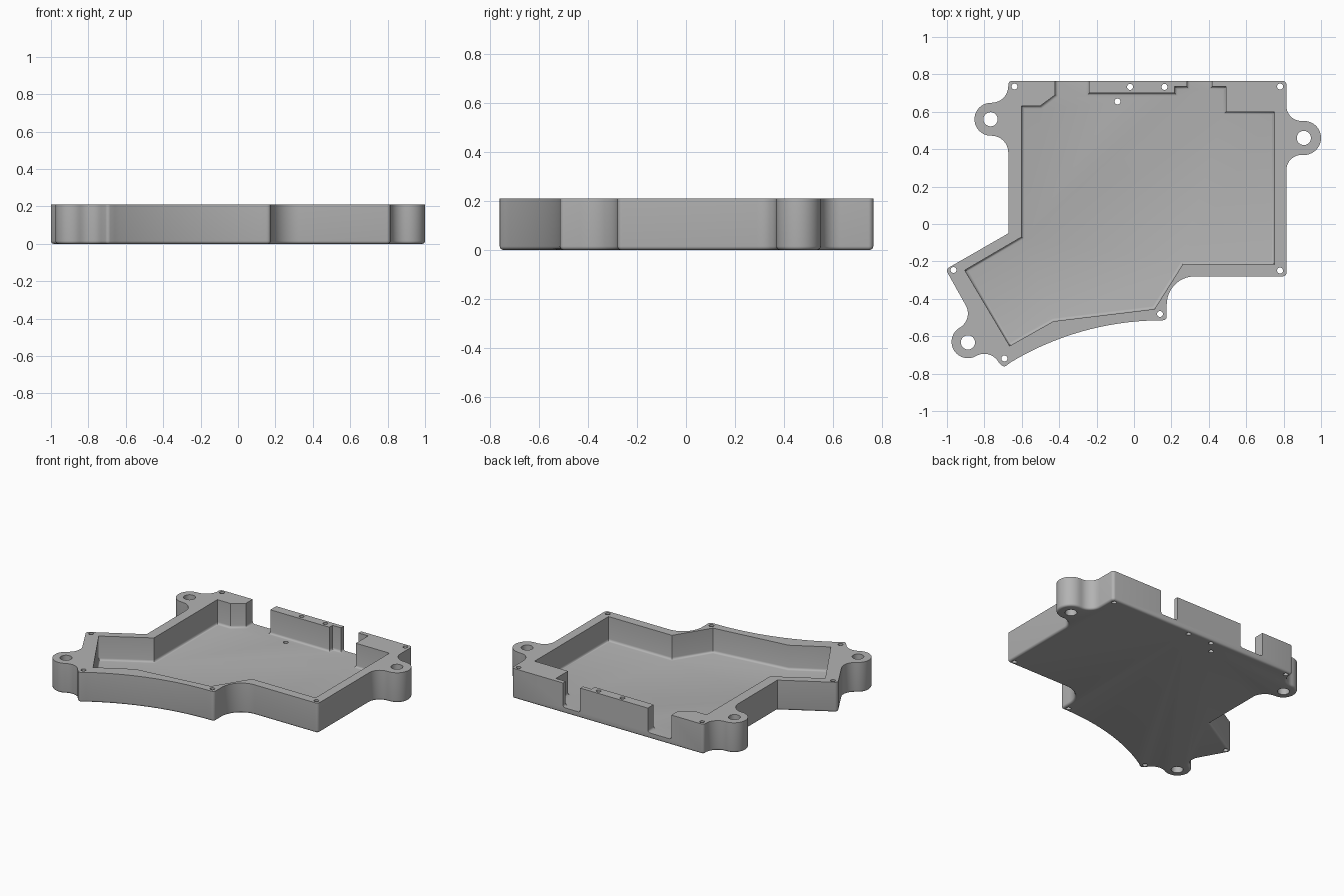
import bpy, bmesh
from math import sin, cos, radians

if bpy.data.objects.get("Cube"):
    bpy.data.objects.remove(bpy.data.objects["Cube"], do_unlink=True)

HEIGHT = 0.21
FLOOR = 0.04

grey = bpy.data.materials.new("plain_grey")
grey.use_nodes = True
colour = (0.45, 0.45, 0.45, 1)
grey.diffuse_color = colour
grey.node_tree.nodes["Principled BSDF"].inputs["Base Color"].default_value = colour


def arc(cx, cy, r, start, end, n=10):
    """Points along an arc, angles in degrees."""
    steps = [radians(start + (end - start) * i / n) for i in range(n + 1)]
    return [(cx + r * cos(a), cy + r * sin(a)) for a in steps]


def prism(name, outline, z0, z1, round_bottom=0):
    """Extruded outline with an optional rounded bottom rim."""
    bm = bmesh.new()
    face = bm.faces.new([bm.verts.new((x, y, z0)) for x, y in outline])
    top = bmesh.ops.extrude_face_region(bm, geom=[face], use_keep_orig=True)
    for v in top["geom"]:
        if isinstance(v, bmesh.types.BMVert):
            v.co.z = z1
    bmesh.ops.recalc_face_normals(bm, faces=bm.faces)
    if round_bottom:
        rim = [e for e in bm.edges if all(abs(v.co.z - z0) < 1e-5 for v in e.verts)]
        bmesh.ops.bevel(bm, geom=rim, offset=round_bottom, segments=4,
                        profile=0.5, affect='EDGES')
    mesh = bpy.data.meshes.new(name)
    bm.to_mesh(mesh)
    bm.free()
    obj = bpy.data.objects.new(name, mesh)
    bpy.context.collection.objects.link(obj)
    mesh.materials.append(grey)
    return obj


def cut(target, cutter):
    """Subtract a cutter and discard it."""
    cutter.hide_render = True
    mod = target.modifiers.new("cut", 'BOOLEAN')
    mod.operation = 'DIFFERENCE'
    mod.solver = 'EXACT'
    mod.object = cutter
    bpy.context.view_layer.objects.active = target
    bpy.ops.object.modifier_apply(modifier=mod.name)
    bpy.data.objects.remove(cutter, do_unlink=True)


# Outer outline, anticlockwise from the front left corner
outline = (
    arc(0.795, -0.26, 0.02, -90, 0, 5)
    # left mounting ear
    + arc(0.895, 0.289, 0.08, 180, 90)
    + arc(0.909, 0.46, 0.091, -90, 90, 20)
    + arc(0.895, 0.631, 0.08, 270, 180)
    # back corners
    + arc(0.795, 0.745, 0.02, 0, 90, 5)
    + arc(-0.652, 0.745, 0.02, 90, 180, 5)
    # back right mounting ear
    + arc(-0.762, 0.738, 0.09, 0, -90)
    + arc(-0.765, 0.56, 0.088, 90, 270, 20)
    + arc(-0.762, 0.382, 0.09, 90, 0)
    # slanted side
    + [(-0.672, -0.05)]
    + arc(-0.98, -0.25, 0.02, 120, 210, 5)
    # front right mounting ear
    + arc(-0.9755, -0.4785, 0.0875, 30, -60)
    + arc(-0.888, -0.63, 0.0875, 120, 300, 20)[1:]
    + arc(-0.8005, -0.7815, 0.0875, 120, 30)[1:]
    + arc(-0.694, -0.741, 0.02, 210, 300, 5)
    # bowed front edge and concave sweep
    + arc(0.15, -2.085, 1.57, 121, 90, 24)
    + arc(0.155, -0.495, 0.02, -90, 0, 5)[1:]
    + arc(0.325, -0.43, 0.15, 180, 90, 14)
)
case = prism("case_body", outline, 0, HEIGHT, 0.015)

# Interior pocket, open at the back through two gaps
pocket = [
    (-0.602, -0.07), (-0.905, -0.247), (-0.665, -0.652), (-0.43, -0.52),
    (0.11, -0.455), (0.26, -0.217), (0.752, -0.217), (0.752, 0.6),
    (0.493, 0.6), (0.493, 0.735), (0.417, 0.735), (0.417, 0.9),
    (0.283, 0.9), (0.283, 0.735), (0.217, 0.735), (0.217, 0.7),
    (-0.24, 0.7), (-0.24, 0.9), (-0.422, 0.9), (-0.422, 0.69),
    (-0.5, 0.632), (-0.602, 0.632),
]
cut(case, prism("pocket_cutter", pocket, FLOOR, HEIGHT + 0.1, 0.016))

# Mounting holes and small screw holes
ear_holes = [(-0.767, 0.56), (0.908, 0.46), (-0.888, -0.633)]
screw_holes = [(-0.639, 0.735), (-0.021, 0.733), (0.163, 0.733),
               (-0.088, 0.655), (0.781, 0.735), (0.781, -0.249),
               (0.139, -0.481), (-0.693, -0.719), (-0.965, -0.246)]
for radius, centres in ((0.038, ear_holes), (0.016, screw_holes)):
    for x, y in centres:
        circle = arc(x, y, radius, 0, 360, 24)[:-1]
        cut(case, prism("hole_cutter", circle, -0.1, HEIGHT + 0.1))

bpy.ops.object.select_all(action='DESELECT')
case.select_set(True)
bpy.context.view_layer.objects.active = case
bpy.ops.object.shade_smooth_by_angle(angle=radians(30))
